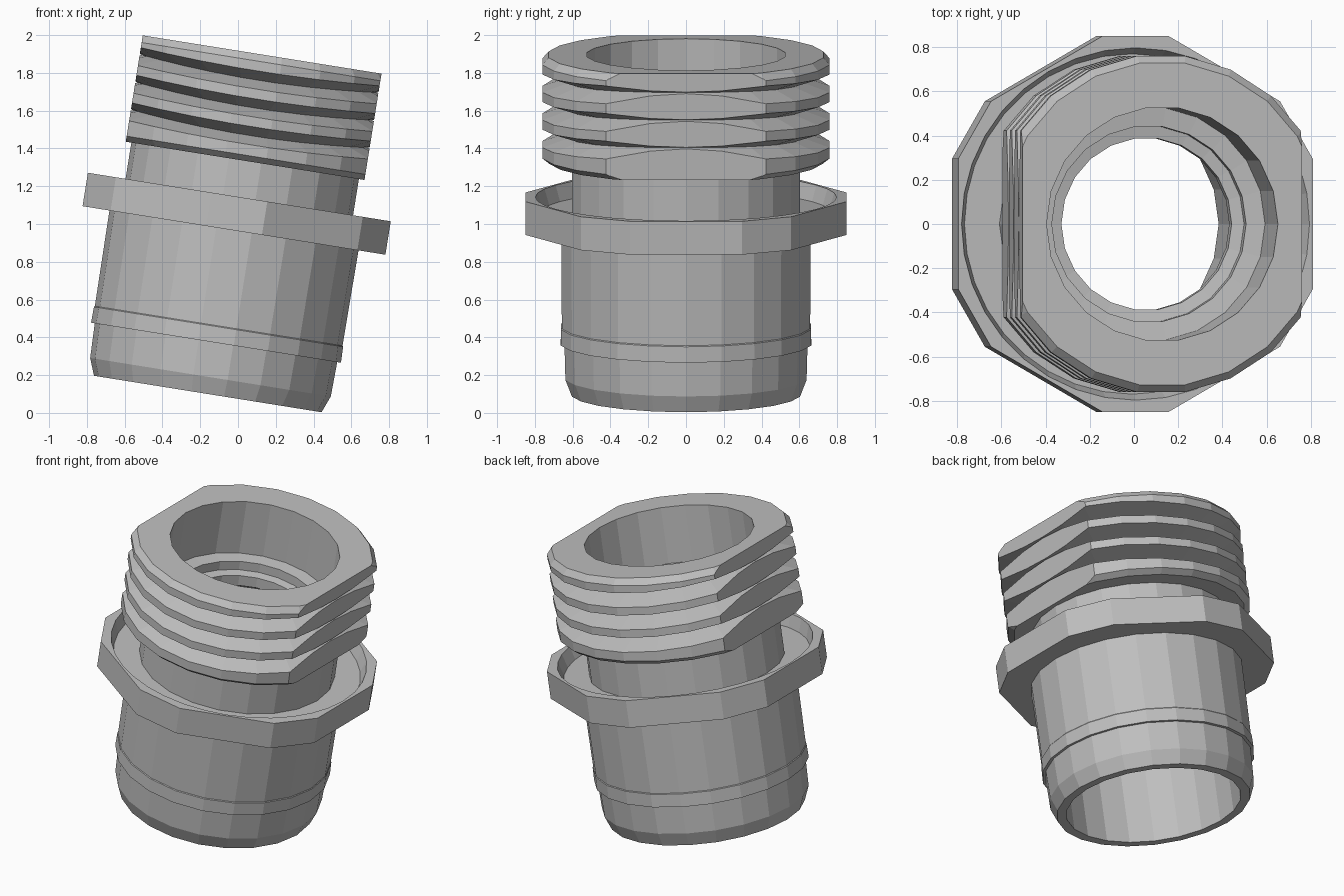
import bpy, bmesh, math
from mathutils import Matrix

if "Cube" in bpy.data.objects:
    bpy.data.objects.remove(bpy.data.objects["Cube"])

GREY = (0.52, 0.52, 0.52, 1)
metal = bpy.data.materials.new("plain_grey")
metal.use_nodes = True
metal.diffuse_color = GREY
metal.node_tree.nodes["Principled BSDF"].inputs["Base Color"].default_value = GREY

# The whole fitting leans towards +x
LEAN = Matrix.Translation((-0.16, 0, 0.1)) @ Matrix.Rotation(math.radians(9.1), 4, "Y")


def revolve(name, profile, sides, shape=None, flat=None):
    """Sweep a closed (radius, height) profile round the axis.
    shape adjusts radius and height by angle; flat cuts the part at x = +-flat."""
    bm = bmesh.new()
    columns = []
    for i in range(sides):
        a = i * math.tau / sides
        column = []
        for r, h in profile:
            if shape:
                r, h = shape(r, h, a)
            column.append(bm.verts.new((r * math.cos(a), r * math.sin(a), h)))
        columns.append(column)
    n = len(profile)
    for a, b in zip(columns, columns[1:] + columns[:1]):
        for j in range(n):
            k = (j + 1) % n
            bm.faces.new((a[j], b[j], b[k], a[k]))
    if flat:
        for side in (-1, 1):
            bmesh.ops.bisect_plane(bm, geom=bm.verts[:] + bm.edges[:] + bm.faces[:],
                                   plane_co=(side * flat, 0, 0), plane_no=(side, 0, 0),
                                   clear_outer=True)
        bmesh.ops.holes_fill(bm, edges=[e for e in bm.edges if e.is_boundary], sides=0)
    bmesh.ops.recalc_face_normals(bm, faces=bm.faces)
    bm.transform(LEAN)
    mesh = bpy.data.meshes.new(name)
    bm.to_mesh(mesh)
    bm.free()
    mesh.materials.append(metal)
    obj = bpy.data.objects.new(name, mesh)
    bpy.context.collection.objects.link(obj)


# Hollow body: chamfered foot, slight step, neck and bore with a two-step lip
TOP, COLLAR = 1.82, 1.25
revolve("pipe_body", [
    (0.61, 0), (0.645, 0.09), (0.65, 0.275), (0.67, 0.275), (0.668, 0.36),
    (0.664, 0.365), (0.668, 0.92), (0.61, 0.95), (0.61, TOP),
    (0.53, TOP), (0.53, 1.45), (0.445, 1.44), (0.445, 1.38), (0.39, 1.37),
    (0.39, 1.3), (0.55, 1.2), (0.55, 0),
], 22)

# Hexagonal flange with clipped corners and a round recess in its top
RIM = 0.864


def hexagon(r, h, a):
    if r == RIM:
        off = (math.degrees(a) + 20) % 60 - 20
        centre, half = (0, 20) if off <= 20 else (30, 10)
        r *= math.cos(math.radians(half)) / math.cos(math.radians(off - centre))
    return r, h


revolve("hex_flange", [
    (RIM, 0.877), (RIM, 1.056), (0.797, 1.056), (0.77, 0.97), (0.6, 0.97), (0.6, 0.877),
], 36, shape=hexagon)

# Threaded collar: V grooves, chamfered ends, cut flat on both sides
CREST, ROOT, PITCH = 0.768, 0.628, 0.148
thread = [(0.61, COLLAR), (0.73, COLLAR), (CREST, COLLAR + 0.03)]
for k in range(4):
    mid = 1.312 + k * PITCH
    if k:
        thread += [(ROOT, mid - PITCH / 2), (CREST, mid - 0.026)]
    thread.append((CREST, mid + 0.026))
thread += [(0.735, TOP), (0.61, TOP)]


def groove_lift(r, h, a):
    # Grooves ride a little higher at the flats
    if COLLAR + 0.04 < h < TOP - 0.06:
        h += 0.035 * math.cos(a) ** 2
    return r, h


revolve("threaded_collar", thread, 22, shape=groove_lift, flat=0.64)
